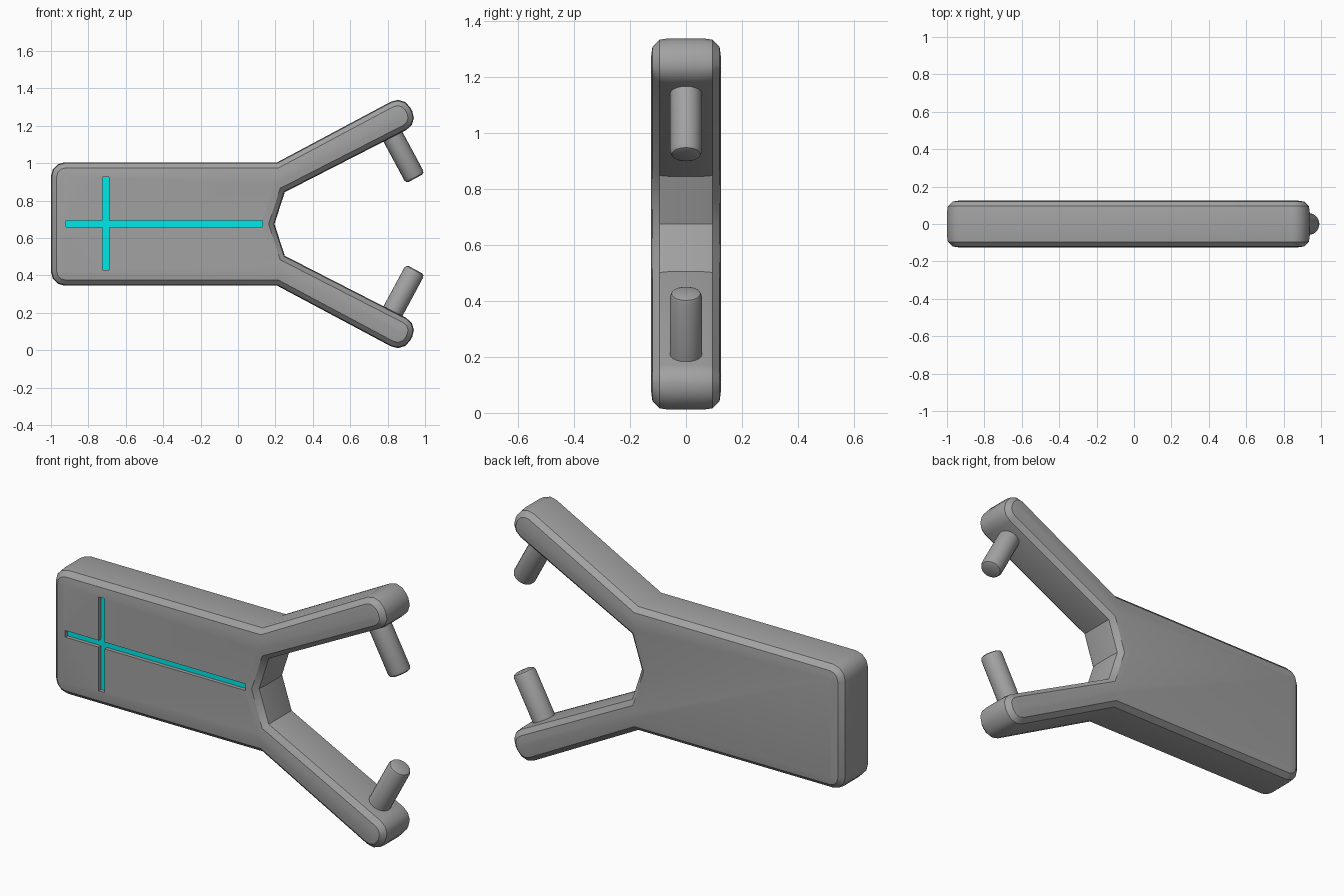
import bpy
import bmesh
import math
from mathutils import Vector, Matrix

default = bpy.data.objects.get("Cube")
if default:
    bpy.data.objects.remove(default, do_unlink=True)

MID = 0.675      # height of the symmetry plane
HALF = 0.125     # half thickness of the body
FLOOR = -0.105   # depth of the groove floor


def material(name, color):
    m = bpy.data.materials.new(name)
    m.use_nodes = True
    m.diffuse_color = color
    m.node_tree.nodes["Principled BSDF"].inputs["Base Color"].default_value = color
    return m


grey = material("matte grey", (0.36, 0.36, 0.36, 1))
cyan = material("bright cyan", (0.0, 0.8, 0.8, 1))


def add_object(name, bm, *mats):
    bmesh.ops.recalc_face_normals(bm, faces=bm.faces)
    me = bpy.data.meshes.new(name)
    bm.to_mesh(me)
    bm.free()
    ob = bpy.data.objects.new(name, me)
    bpy.context.collection.objects.link(ob)
    for m in mats:
        me.materials.append(m)
    return ob


def smooth(ob, degrees):
    bpy.ops.object.select_all(action="DESELECT")
    ob.select_set(True)
    bpy.context.view_layer.objects.active = ob
    bpy.ops.object.shade_smooth_by_angle(angle=math.radians(degrees))


def prism(outline, y0, y1):
    """Closed slab from an (x, z) outline between two depths."""
    bm = bmesh.new()
    face = bm.faces.new([bm.verts.new((x, y0, z)) for x, z in outline])
    ext = bmesh.ops.extrude_face_region(bm, geom=[face])
    verts = [g for g in ext["geom"] if isinstance(g, bmesh.types.BMVert)]
    bmesh.ops.translate(bm, verts=verts, vec=(0, y1 - y0, 0))
    return bm


# Forked body: upper half outline, mirrored about the middle height
upper = [(-1, 1.005), (0.21, 1.005), (0.885, 1.365), (0.967, 1.212), (0.25, 0.845)]
lower = [(x, 2 * MID - z) for x, z in reversed(upper)]
bm = prism(upper + [(0.195, MID)] + lower, -HALF, HALF)

# Round the outer corners of the slab and the arm tips
rounded = [Vector((x, z)) for x, z in (upper[0], *upper[2:4], lower[-1], *lower[1:3])]


def is_corner(edge):
    a, b = (v.co for v in edge.verts)
    return abs(a.y - b.y) > 0.1 and any((a.xz - c).length < 0.01 for c in rounded)


bmesh.ops.bevel(bm, geom=[e for e in bm.edges if is_corner(e)], offset=0.075,
                offset_type="OFFSET", segments=3, profile=0.5, affect="EDGES")

# Soften the rims of the front and back
rim = [e for e in bm.edges if abs(e.verts[0].co.y - e.verts[1].co.y) < 0.001]
bmesh.ops.bevel(bm, geom=rim, offset=0.065, offset_type="OFFSET",
                segments=3, profile=0.6, affect="EDGES", clamp_overlap=True)
body = add_object("forked_body", bm, grey, cyan)
smooth(body, 35)

# Cross-shaped groove in the front
x0, xa, xb, x1 = -0.92, -0.725, -0.69, 0.13
z0, za, zb, z1 = 0.43, 0.66, 0.695, 0.925
cross = [(x0, za), (xa, za), (xa, z0), (xb, z0), (xb, za), (x1, za),
         (x1, zb), (xb, zb), (xb, z1), (xa, z1), (xa, zb), (x0, zb)]
cutter = add_object("groove_cutter", prism(cross, -0.3, FLOOR), grey)
cutter.hide_render = True
cut = body.modifiers.new("groove", "BOOLEAN")
cut.object = cutter
cut.operation = "DIFFERENCE"
cut.solver = "EXACT"
bpy.context.view_layer.objects.active = body
bpy.ops.object.modifier_apply(modifier=cut.name)
bpy.data.objects.remove(cutter, do_unlink=True)

# Groove floor is cyan
for p in body.data.polygons:
    inside = x0 - 0.01 < p.center.x < x1 + 0.01 and z0 < p.center.z < z1
    on_floor = abs(p.center.y - FLOOR) < 0.002 and p.normal.y < -0.9
    p.material_index = 1 if inside and on_floor else 0

# Pegs pointing inward from the arm tips
for name, side in (("upper_peg", 1), ("lower_peg", -1)):
    start = Vector((0.805, 0, MID + side * 0.51))
    end = Vector((0.948, 0, MID + side * 0.244))
    axis = end - start
    bm = bmesh.new()
    bmesh.ops.create_cone(bm, cap_ends=True, segments=20, radius1=0.057,
                          radius2=0.057, depth=axis.length)
    tip = [e for e in bm.edges if all(v.co.z > 0 for v in e.verts)]
    bmesh.ops.bevel(bm, geom=tip, offset=0.018, segments=2, profile=0.5, affect="EDGES")
    turn = axis.to_track_quat("Z", "Y").to_matrix().to_4x4()
    bm.transform(Matrix.Translation((start + end) / 2) @ turn)
    smooth(add_object(name, bm, grey), 40)
